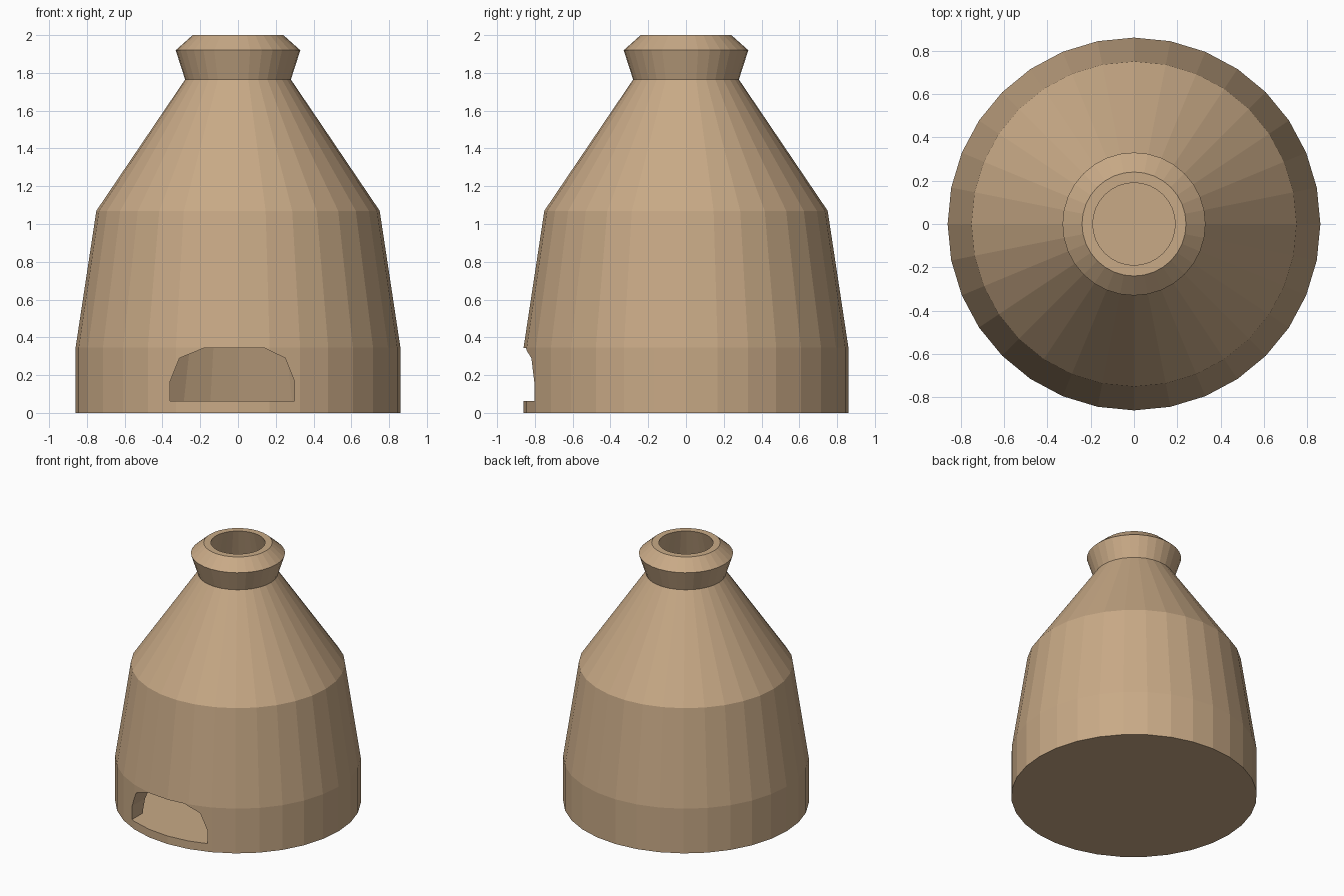
import bpy, bmesh, math

if "Cube" in bpy.data.objects:
    bpy.data.objects.remove(bpy.data.objects["Cube"])

SIDES = 32

clay = bpy.data.materials.new("tan clay")
clay.diffuse_color = (0.58, 0.40, 0.24, 1)
clay.use_nodes = True
clay.node_tree.nodes["Principled BSDF"].inputs["Base Color"].default_value = clay.diffuse_color


def make_object(name, bm):
    bmesh.ops.recalc_face_normals(bm, faces=bm.faces)
    mesh = bpy.data.meshes.new(name)
    bm.to_mesh(mesh)
    bm.free()
    mesh.materials.append(clay)
    obj = bpy.data.objects.new(name, mesh)
    bpy.context.collection.objects.link(obj)
    return obj


def lathe(name, profile):
    """Turn (radius, height) points round z and cap both ends."""
    bm = bmesh.new()
    rings = [[bm.verts.new((r * math.cos(2 * math.pi * i / SIDES),
                            r * math.sin(2 * math.pi * i / SIDES), z))
              for i in range(SIDES)] for r, z in profile]
    for low, high in zip(rings, rings[1:]):
        for i in range(SIDES):
            j = (i + 1) % SIDES
            bm.faces.new((low[i], low[j], high[j], high[i]))
    bm.faces.new(rings[0])
    bm.faces.new(rings[-1])
    return make_object(name, bm)


def prism(name, outline, y0, y1):
    """Extrude an (x, z) outline along y."""
    bm = bmesh.new()
    face = bm.faces.new([bm.verts.new((x, y0, z)) for x, z in outline])
    out = bmesh.ops.extrude_face_region(bm, geom=[face])
    moved = [g for g in out["geom"] if isinstance(g, bmesh.types.BMVert)]
    bmesh.ops.translate(bm, verts=moved, vec=(0, y1 - y0, 0))
    return make_object(name, bm)


# Hollow bottle-shaped shell: outside, rim, then conical inside down to the floor
shell = lathe("kiln_body", [
    (0.86, 0), (0.86, 0.345), (0.75, 1.07), (0.28, 1.765), (0.33, 1.92),
    (0.24, 2.0), (0.19, 2.0), (0.75, 0.06)])

# Low arched opening through the front wall
cutter = prism("opening_cutter", [
    (-0.36, 0.062), (-0.36, 0.165), (-0.31, 0.29), (-0.18, 0.343),
    (0.14, 0.343), (0.25, 0.29), (0.30, 0.165), (0.30, 0.062)], -1.0, -0.4)
cutter.hide_render = True

cut = shell.modifiers.new("opening", "BOOLEAN")
cut.operation = "DIFFERENCE"
cut.solver = "EXACT"
cut.object = cutter
bpy.context.view_layer.objects.active = shell
bpy.ops.object.modifier_apply(modifier=cut.name)
bpy.data.objects.remove(cutter)
